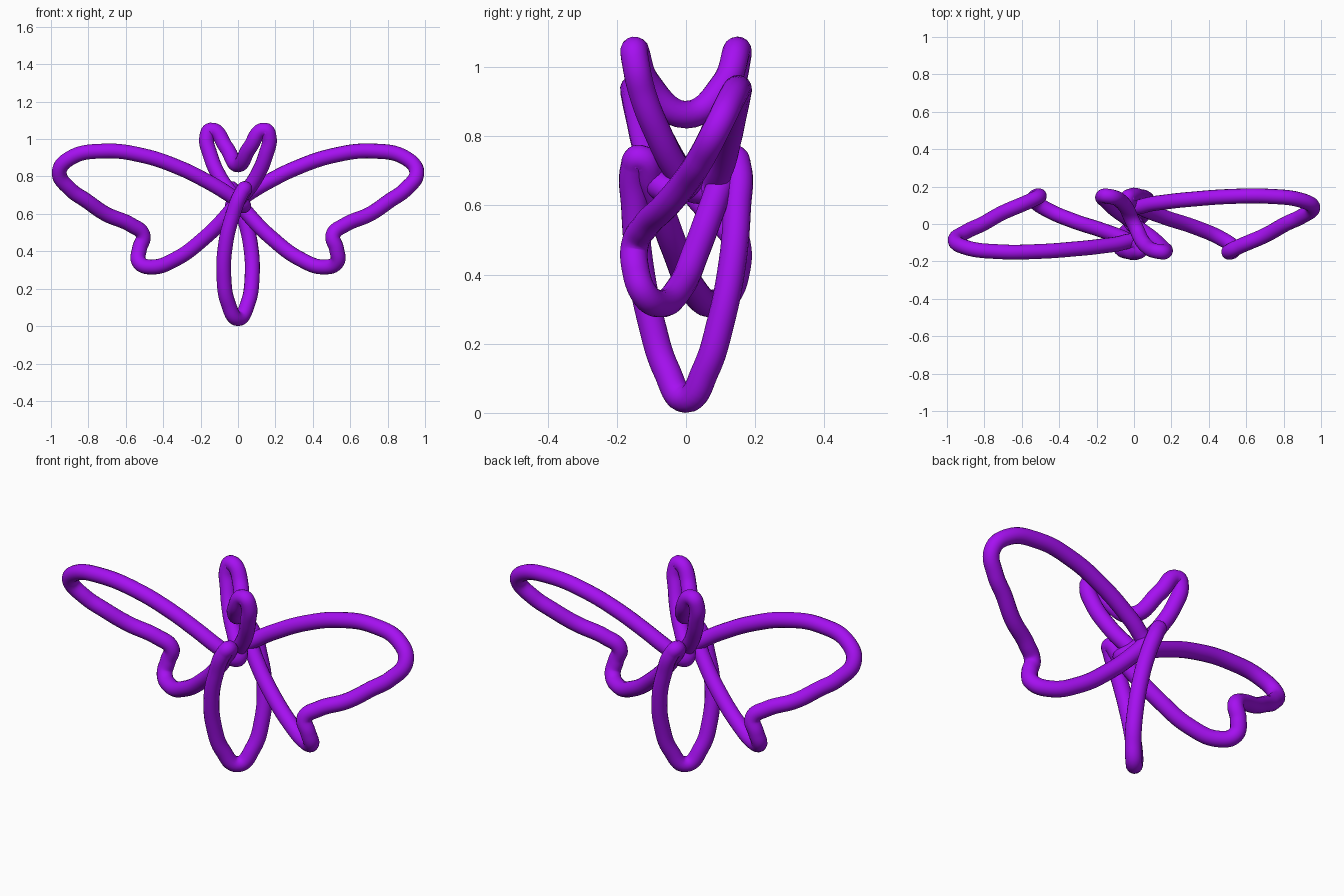
import bpy
from math import sin, cos, radians

if "Cube" in bpy.data.objects:
    bpy.data.objects.remove(bpy.data.objects["Cube"])

TUBE = 0.04      # tube radius
CENTRE = 0.67    # height where the strands cross
SWAY = 0.15      # front-to-back wave

# Right half in polar form (degrees from straight up, radius)
half = [(0, .192), (12.6, .294), (21, .405), (26, .38), (31, .29), (37, .17),
        (42, .055), (46.5, -.03), (51, -.035), (55, .06), (58, .205), (60.7, .365),
        (64.5, .56), (69.7, .767), (75.7, .925), (80.9, .968), (86, .9), (90, .81),
        (95.7, .71), (102.8, .585), (109.8, .54), (116, .586), (121.5, .622),
        (127.4, .583), (133.2, .453), (138, .265), (142, .115), (146, .0),
        (151, -.075), (156, -.045), (160, .085), (164, .24), (169.6, .417),
        (174.5, .55), (180, .63)]
# Mirrored left half closes the loop
loop = half + [(-a, r) for a, r in reversed(half[1:-1])]

curve = bpy.data.curves.new("butterfly_loop", 'CURVE')
curve.dimensions = '3D'
curve.resolution_u = 8
curve.bevel_depth = TUBE
curve.bevel_resolution = 6
sp = curve.splines.new('BEZIER')
sp.bezier_points.add(len(loop) - 1)
for p, (deg, r) in zip(sp.bezier_points, loop):
    a = radians(deg)
    p.co = (r * sin(a), -SWAY * sin(4 * a), CENTRE + r * cos(a))
    p.handle_left_type = p.handle_right_type = 'AUTO'
sp.use_cyclic_u = True

# Tube mesh
ob = bpy.data.objects.new("butterfly_loop", curve)
bpy.context.collection.objects.link(ob)
bpy.context.view_layer.objects.active = ob
ob.select_set(True)
bpy.ops.object.convert(target='MESH')
bpy.ops.object.shade_smooth()

# Purple finish
mat = bpy.data.materials.new("purple")
mat.diffuse_color = (0.38, 0.005, 0.88, 1)
mat.use_nodes = True
mat.node_tree.nodes["Principled BSDF"].inputs["Base Color"].default_value = mat.diffuse_color
bpy.context.object.data.materials.clear()
bpy.context.object.data.materials.append(mat)
